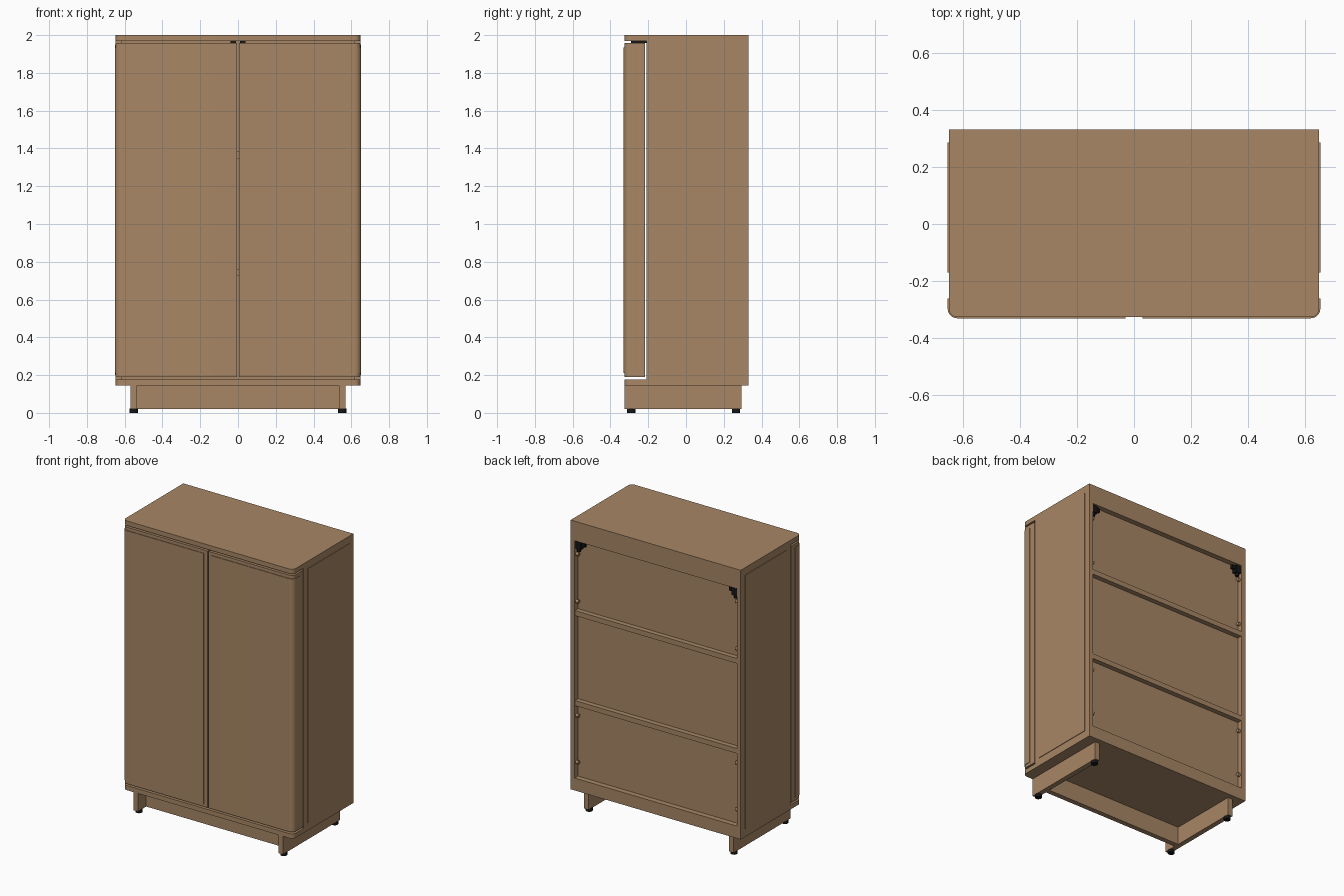
import bpy, bmesh
from math import pi, sin, cos
from mathutils import Matrix

cube = bpy.data.objects.get("Cube")
if cube:
    bpy.data.objects.remove(cube, do_unlink=True)


def material(name, rgb):
    m = bpy.data.materials.new(name)
    m.use_nodes = True
    m.diffuse_color = (*rgb, 1)
    m.node_tree.nodes["Principled BSDF"].inputs["Base Color"].default_value = (*rgb, 1)
    return m


wood = material("warm wood", (0.39, 0.24, 0.13))
black = material("black plastic", (0.008, 0.008, 0.008))


def finish(name, bm, mat):
    bmesh.ops.recalc_face_normals(bm, faces=bm.faces)
    me = bpy.data.meshes.new(name)
    bm.to_mesh(me)
    bm.free()
    me.materials.append(mat)
    ob = bpy.data.objects.new(name, me)
    bpy.context.collection.objects.link(ob)
    return ob


def prism(name, pts, z0, z1, mat=wood, smooth=False):
    """Extrude a plan outline from z0 to z1."""
    bm = bmesh.new()
    base = bm.faces.new([bm.verts.new((x, y, z0)) for x, y in pts])
    top = bmesh.ops.extrude_face_region(bm, geom=[base])
    for v in top["geom"]:
        if isinstance(v, bmesh.types.BMVert):
            v.co.z = z1
    ob = finish(name, bm, mat)
    if smooth:
        bpy.ops.object.select_all(action="DESELECT")
        ob.select_set(True)
        bpy.context.view_layer.objects.active = ob
        bpy.ops.object.shade_smooth_by_angle()
    return ob


def box(name, x0, x1, y0, y1, z0, z1, mat=wood):
    return prism(name, [(x0, y0), (x1, y0), (x1, y1), (x0, y1)], z0, z1, mat)


def cylinder(name, loc, r, h, axis="Z", mat=wood):
    bm = bmesh.new()
    bmesh.ops.create_cone(bm, cap_ends=True, segments=20, radius1=r, radius2=r, depth=h)
    turn = Matrix.Rotation(pi / 2, 4, "Y") if axis == "X" else Matrix()
    bmesh.ops.transform(bm, matrix=Matrix.Translation(loc) @ turn, verts=bm.verts)
    return finish(name, bm, mat)


W, FRONT, BACK, JOINT = 0.648, -0.326, 0.33, -0.21
R = 0.03


def wrap(x0, y1, off):
    """Path along the front, round the outer corner and back along the side."""
    arc = [(W - R + (R + off) * sin(a), FRONT + R - (R + off) * cos(a))
           for a in [i * pi / 16 for i in range(9)]]
    return [(x0, FRONT - off)] + arc + [(W + off, y1)]


# Top and bottom boards with rounded front corners
half = wrap(0, BACK, 0)[1:]
board = half + [(-x, y) for x, y in reversed(half)]
prism("top_board", board, 1.968, 2.0, smooth=True)
prism("bottom_board", board, 0.145, 0.177, smooth=True)

# Shelves, back panel and back rails
T = 0.03
for name, z in (("lower_shelf", 0.728), ("upper_shelf", 1.348)):
    box(name, -W + T, W - T, -0.2, 0.327, z, z + 0.035)
box("back_panel", -W + T, W - T, 0.28, 0.293, 0.177, 1.968)
box("top_back_rail", -W + T, W - T, 0.293, BACK, 1.865, 1.968)
box("bottom_back_rail", -W + T, W - T, 0.293, BACK, 0.177, 0.23)

for s, side in ((1, "left"), (-1, "right")):
    def flip(pts):
        return [(s * x, y) for x, y in pts]

    # Carcass side and its raised panel
    box(side + "_side", s * (W - T), s * W, JOINT, BACK, 0.177, 1.968)
    box(side + "_side_panel", s * W, s * (W + 0.004), -0.17, 0.285, 0.2, 1.95)

    # Door with a return round the corner, and its raised facing
    door = wrap(0.004, JOINT - 0.006, 0)
    door += [(W - T, JOINT - 0.006), (W - T, FRONT + T), (0.004, FRONT + T)]
    prism(side + "_door", flip(door), 0.189, 1.957, smooth=True)
    facing = wrap(0.03, -0.26, 0.004) + wrap(0.03, -0.26, -0.001)[::-1]
    prism(side + "_door_facing", flip(facing), 0.21, 1.935, smooth=True)

    # Door catch above the doors
    box(side + "_door_catch", s * 0.01, s * 0.04, -0.29, JOINT, 1.958, 1.968, black)

    # Base runner and feet
    box(side + "_base_runner", s * 0.535, s * 0.57, -0.325, 0.295, 0.02, 0.145)
    for y, end in ((-0.29, "front"), (0.265, "back")):
        cylinder(f"{side}_{end}_foot", (s * 0.552, y, 0.011), 0.022, 0.022, mat=black)

    # Wall bracket: body, hook plate and screw
    box(side + "_wall_bracket", s * 0.575, s * 0.616, 0.293, 0.325, 1.81, 1.86, black)
    box(side + "_bracket_hook", s * 0.55, s * 0.58, 0.3, 0.318, 1.83, 1.855, black)
    cylinder(side + "_bracket_screw", (s * 0.598, 0.309, 1.805), 0.012, 0.03, mat=black)

    # Fixing pegs inside the back recess
    for i, z in enumerate((0.334, 0.656, 1.442, 1.768)):
        cylinder(f"{side}_peg_{i + 1}", (s * 0.609, 0.31, z), 0.012, 0.02, "X")

# Cross rail joining the base runners
box("base_cross_rail", -0.535, 0.535, -0.235, -0.2, 0.02, 0.145)
